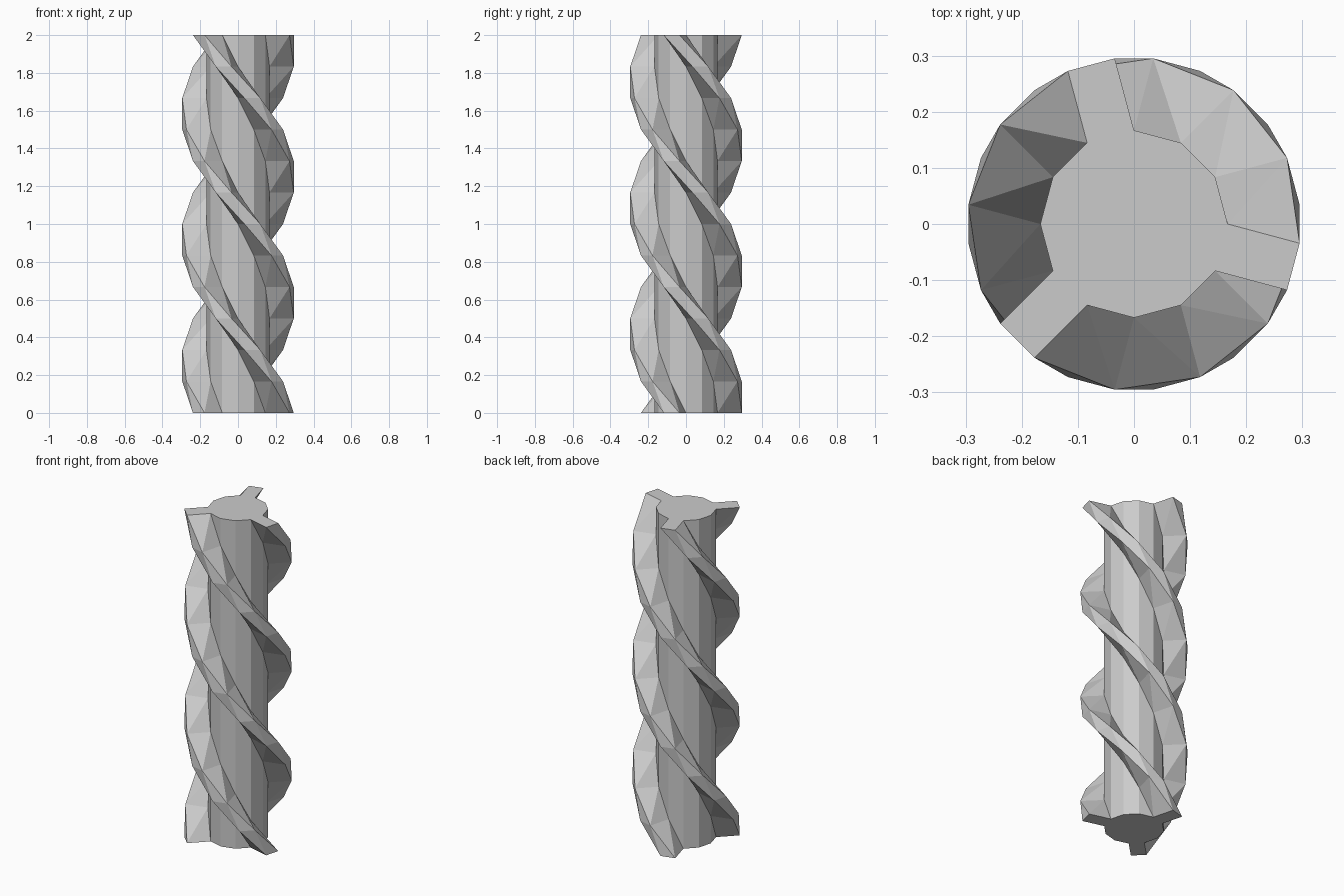
import bpy, bmesh
from math import sin, cos, radians
from mathutils import Vector, Matrix

if "Cube" in bpy.data.objects:
    bpy.data.objects.remove(bpy.data.objects["Cube"])

CORE_R, FIN_DIST, HEIGHT, STEPS = 0.167, 0.294, 2.0, 12

# Cross-section: twelve-sided core with three edges pulled straight out as fins
profile = []
for k in range(12):
    a = radians(30 * k)
    profile.append(Vector((CORE_R * cos(a), CORE_R * sin(a), 0)))
    if k % 4 == 3:                       # edges facing 105, 225 and 345 degrees
        m = a + radians(15)
        out = Vector((cos(m), sin(m), 0))
        side = Vector((-sin(m), cos(m), 0))
        half = CORE_R * sin(radians(15))
        profile += [out * FIN_DIST - side * half, out * FIN_DIST + side * half]

# Stack twisted copies of the section, from the top down, one full turn
bm = bmesh.new()
rings = []
for s in range(STEPS + 1):
    turn = Matrix.Rotation(radians(30 * s), 3, 'Z')
    lift = Vector((0, 0, HEIGHT * (1 - s / STEPS)))
    rings.append([bm.verts.new(turn @ p + lift) for p in profile])

# Skin between the rings
n = len(profile)
for upper, lower in zip(rings, rings[1:]):
    for i in range(n):
        j = (i + 1) % n
        bm.faces.new((upper[i], lower[i], upper[j]))
        bm.faces.new((upper[j], lower[i], lower[j]))

# End caps
bm.faces.new(rings[0])
bm.faces.new(rings[-1][::-1])

mesh = bpy.data.meshes.new("twisted_fluted_shaft")
bm.to_mesh(mesh)
bm.free()
shaft = bpy.data.objects.new("twisted_fluted_shaft", mesh)
bpy.context.collection.objects.link(shaft)
